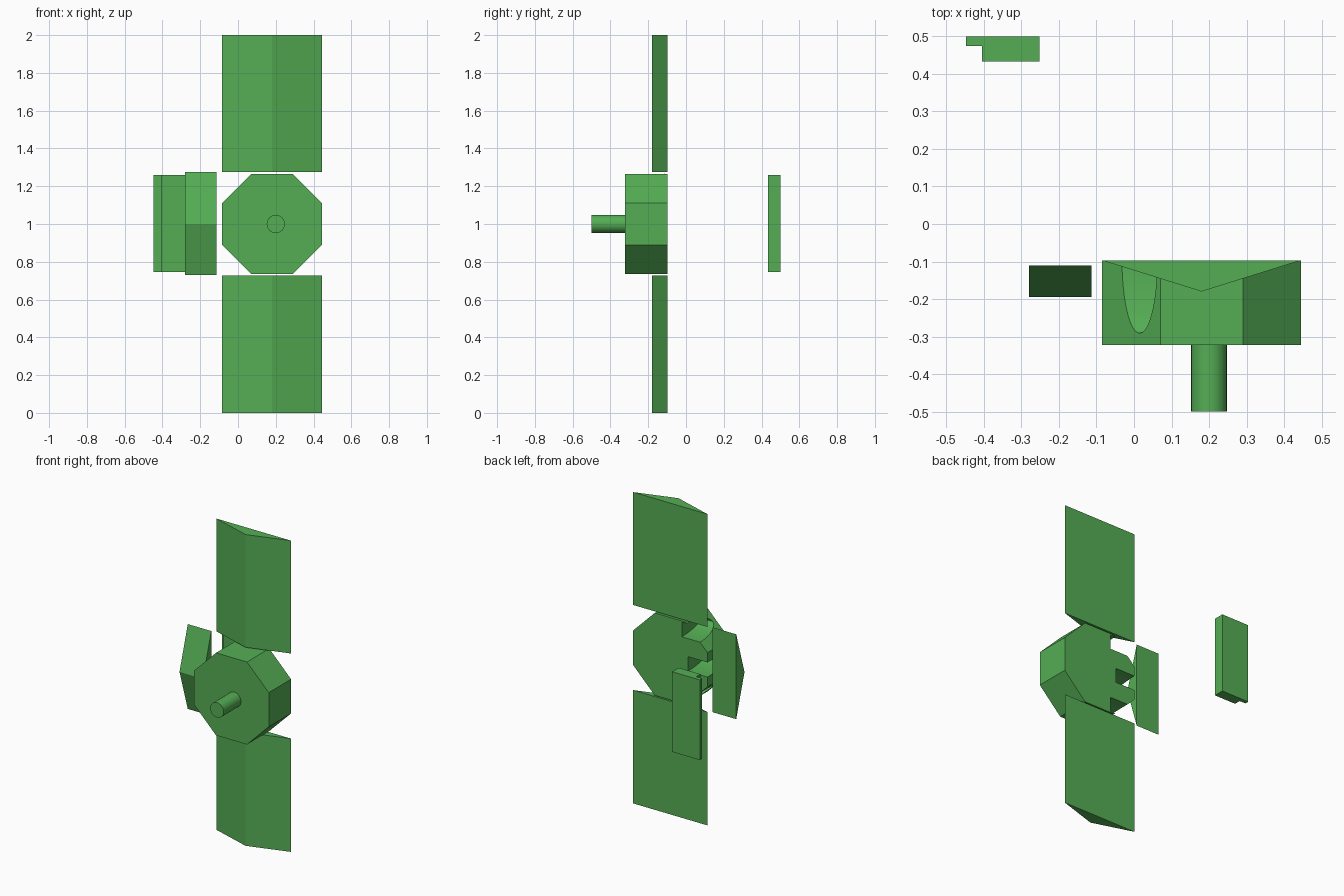
import bpy, bmesh
from math import cos, sin, pi, radians
from mathutils import Vector

if "Cube" in bpy.data.objects:
    bpy.data.objects.remove(bpy.data.objects["Cube"])

mat = bpy.data.materials.new("green")
mat.diffuse_color = (0.09, 0.42, 0.09, 1)
mat.use_nodes = True
mat.node_tree.nodes["Principled BSDF"].inputs["Base Color"].default_value = mat.diffuse_color


def prism(name, profile, axis, a, b):
    """Extrude a 2D profile along an axis; the profile uses the other two axes in order."""
    def point(p, t):
        c = list(p)
        c.insert("xyz".index(axis), t)
        return Vector(c)
    bm = bmesh.new()
    face = bm.faces.new([bm.verts.new(point(p, a)) for p in profile])
    ext = bmesh.ops.extrude_face_region(bm, geom=[face])
    verts = [v for v in ext["geom"] if isinstance(v, bmesh.types.BMVert)]
    bmesh.ops.translate(bm, verts=verts, vec=point((0, 0), b - a))
    bmesh.ops.recalc_face_normals(bm, faces=bm.faces)
    mesh = bpy.data.meshes.new(name)
    bm.to_mesh(mesh)
    bm.free()
    obj = bpy.data.objects.new(name, mesh)
    bpy.context.collection.objects.link(obj)
    mesh.materials.append(mat)
    return obj


def ellipse(cx, cy, rx, ry, n):
    return [(cx + rx * cos(2 * pi * i / n), cy + ry * sin(2 * pi * i / n)) for i in range(n)]


def smooth(obj):
    bpy.ops.object.select_all(action='DESELECT')
    obj.select_set(True)
    bpy.context.view_layer.objects.active = obj
    bpy.ops.object.shade_smooth_by_angle(angle=radians(30))


# Octagonal hub
w, h = 0.265, 0.11
hub = prism("hub", [(0.18 + x, 1 + z) for x, z in
            [(-w, -h), (-h, -w), (h, -w), (w, -h), (w, h), (h, w), (-h, w), (-w, h)]],
            "y", -0.323, -0.097)

# Three rounded grooves cut into the back of the hub from its left side
for z, end in [(1.21, 0.098), (1.0, 0.055), (0.79, 0.098)]:
    cutter = prism("groove_cutter", ellipse(-0.097, z, 0.194, 0.047, 48), "x", -0.2, end)
    cutter.hide_render = True
    bpy.context.view_layer.objects.active = hub
    mod = hub.modifiers.new("groove", 'BOOLEAN')
    mod.operation, mod.solver, mod.object = 'DIFFERENCE', 'EXACT', cutter
    bpy.ops.object.modifier_apply(modifier=mod.name)
    bpy.data.objects.remove(cutter)
smooth(hub)

# Front axle
smooth(prism("axle", ellipse(0.2, 1.0, 0.048, 0.048, 24), "y", -0.5, -0.32))

# Upper and lower ridged blades
blade = [(-0.085, -0.097), (0.18, -0.18), (0.445, -0.097)]
prism("upper_blade", blade, "z", 1.275, 2.0)
prism("lower_blade", blade, "z", 0.0, 0.728)

# Short ridged blade at the side
prism("side_blade", [(-0.11, 0.73), (-0.194, 1.0), (-0.11, 1.275)], "x", -0.28, -0.113)

# Stepped plate behind
prism("back_plate", [(-0.448, 0.5), (-0.448, 0.475), (-0.405, 0.475),
                     (-0.405, 0.433), (-0.252, 0.433), (-0.252, 0.5)], "z", 0.745, 1.26)
